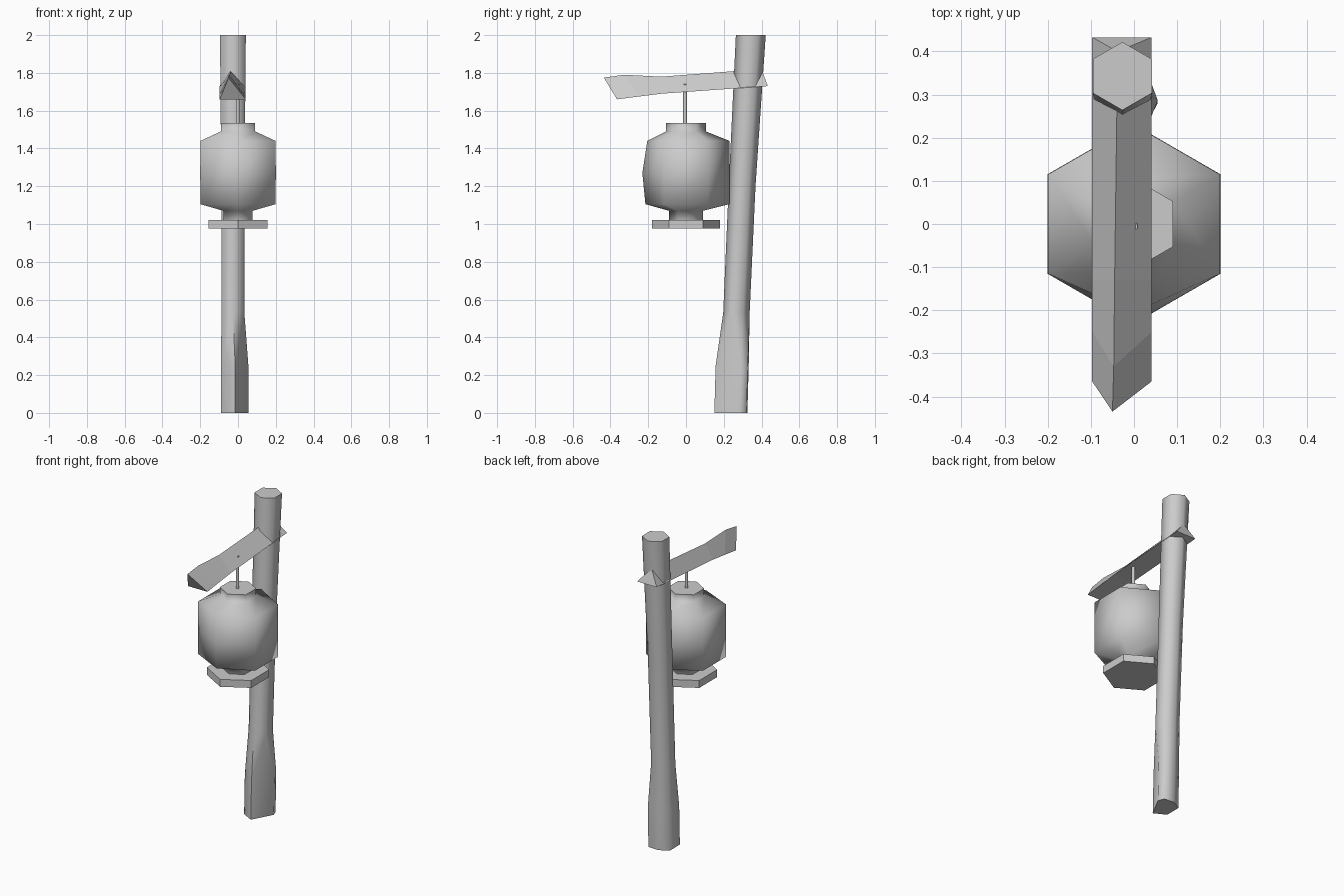
import bpy, bmesh, math
from math import radians, sin, cos

cube = bpy.data.objects.get("Cube")
if cube:
    bpy.data.objects.remove(cube, do_unlink=True)

grey = bpy.data.materials.new("plain grey")
grey.use_nodes = True
COLOUR = (0.6, 0.6, 0.6, 1)
grey.diffuse_color = COLOUR
grey.node_tree.nodes["Principled BSDF"].inputs["Base Color"].default_value = COLOUR


def loft(name, rings, smooth=None):
    """Skin a stack of equal-sized point rings and close both ends."""
    bm = bmesh.new()
    loops = [[bm.verts.new(p) for p in ring] for ring in rings]
    n = len(loops[0])
    for a, b in zip(loops, loops[1:]):
        for i in range(n):
            j = (i + 1) % n
            bm.faces.new((a[i], a[j], b[j], b[i]))
    bm.faces.new(loops[0][::-1])
    bm.faces.new(loops[-1])
    bmesh.ops.recalc_face_normals(bm, faces=bm.faces)
    mesh = bpy.data.meshes.new(name)
    bm.to_mesh(mesh)
    bm.free()
    mesh.materials.append(grey)
    obj = bpy.data.objects.new(name, mesh)
    bpy.context.collection.objects.link(obj)
    if smooth:
        bpy.ops.object.select_all(action='DESELECT')
        obj.select_set(True)
        bpy.context.view_layer.objects.active = obj
        bpy.ops.object.shade_smooth_by_angle(angle=radians(smooth))
    return obj


def hexagon(x, y, z, r):
    """Six points, counter-clockwise, starting from the front corner."""
    angles = [radians(60 * i - 90) for i in range(6)]
    return [(x + r * cos(a), y + r * sin(a), z) for a in angles]


# Leaning post with a hewn, flattened foot
foot = [(-.015, .15), (.055, .28), (.04, .32), (-.03, .325), (-.09, .29), (-.09, .19)]
post = [[(x, y + dy, z) for x, y in foot] for z, dy in ((0, 0), (.25, .007))]
post += [hexagon(-.027, y, z, r) for y, z, r in
         ((.267, .53, .07), (.297, 1.2, .071), (.343, 2, .079))]
loft("post", post, 70)

# Three-sided beam through the post: ridge y, ridge z, base y, base z, ridge x
sections = ((-.435, 1.775, -.365, 1.66, -.05),
            (-.33, 1.79, -.25, 1.675, -.047),
            (-.13, 1.78, -.13, 1.69, -.045),
            (.4, 1.82, .433, 1.73, -.038))
loft("beam", [[(-.097, by, bz), (.041, by, bz), (rx, ry, rz)]
              for ry, rz, by, bz, rx in sections])

# Hanging rod
loft("hanging_rod", [hexagon(0, -.005, z, .01) for z in (1.5, 1.74)], 70)

# Lantern body, with its front corner drawn in at the shoulder and the base
body = []
for z, r, pull in ((1.0, .09, 0), (1.07, .09, 0), (1.105, .23, .015),
                   (1.27, .231, 0), (1.44, .23, .025),
                   (1.49, .105, 0), (1.535, .105, 0)):
    ring = hexagon(0, 0, z, r)
    x, y, _ = ring[0]
    ring[0] = (x, y + pull, z)
    body.append(ring)
loft("lantern_body", body, 80)

# Base plate under the lantern
loft("base_plate", [hexagon(0, 0, z, .18) for z in (.975, 1.022)], 50)
